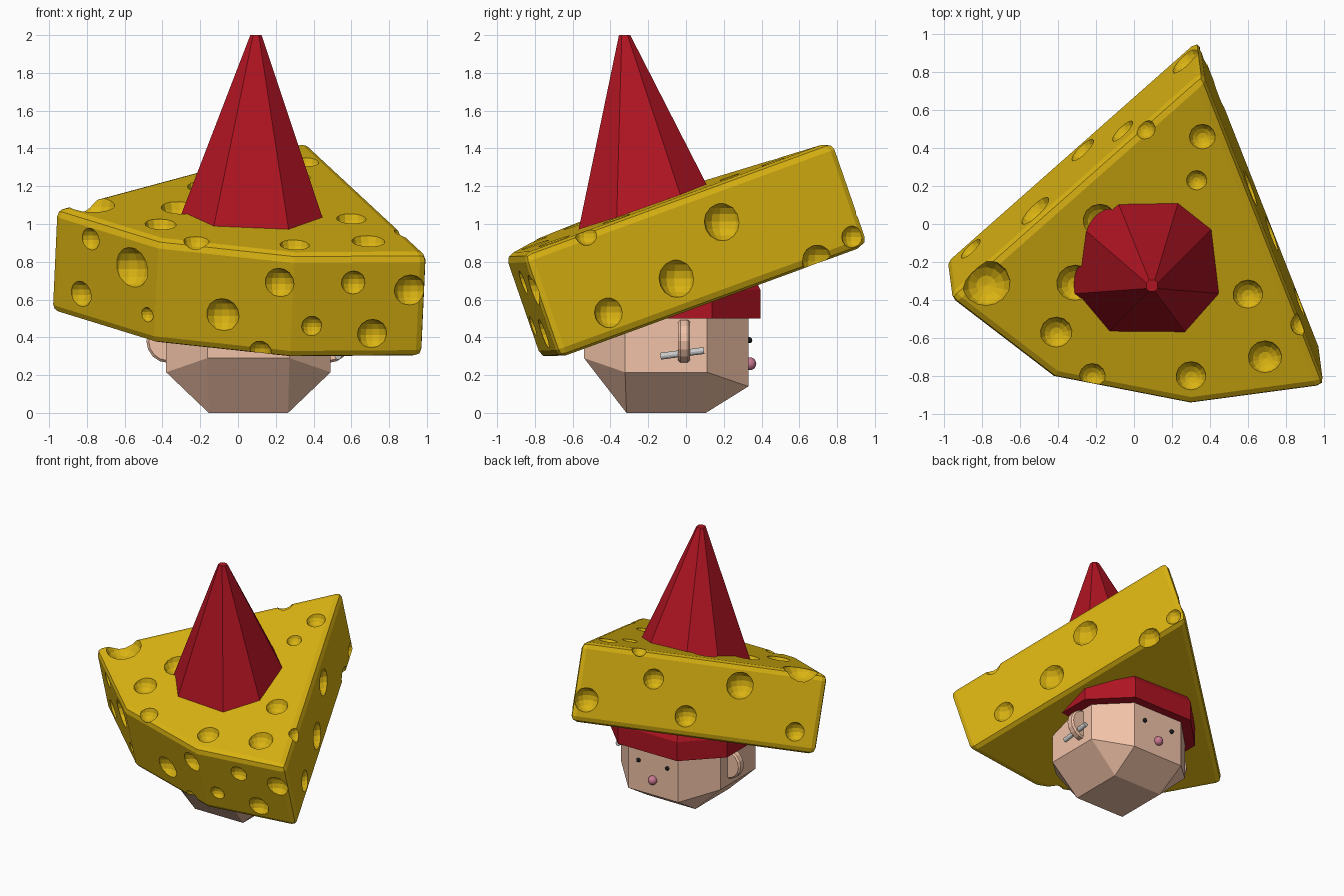
import bpy, bmesh, math
from mathutils import Vector, Matrix
from mathutils.bvhtree import BVHTree

if "Cube" in bpy.data.objects:
    bpy.data.objects.remove(bpy.data.objects["Cube"])


def material(name, rgb):
    m = bpy.data.materials.new(name)
    m.diffuse_color = (*rgb, 1)
    m.use_nodes = True
    m.node_tree.nodes["Principled BSDF"].inputs["Base Color"].default_value = m.diffuse_color
    return m


YELLOW = material("cheese", (0.70, 0.45, 0.006))
RED = material("red_felt", (0.43, 0.007, 0.016))
SKIN = material("skin", (0.88, 0.54, 0.39))
PINK = material("pink", (0.58, 0.19, 0.28))
BLACK = material("black", (0.01, 0.01, 0.01))


def finish(name, bm, mat=None, smooth=False):
    bmesh.ops.recalc_face_normals(bm, faces=bm.faces[:])
    mesh = bpy.data.meshes.new(name)
    bm.to_mesh(mesh)
    bm.free()
    ob = bpy.data.objects.new(name, mesh)
    bpy.context.collection.objects.link(ob)
    if mat:
        mesh.materials.append(mat)
    mesh.polygons.foreach_set("use_smooth", [smooth] * len(mesh.polygons))
    return ob


def hull(name, points, mat):
    bm = bmesh.new()
    for p in points:
        bm.verts.new(p)
    bmesh.ops.convex_hull(bm, input=bm.verts[:])
    bmesh.ops.dissolve_limit(bm, angle_limit=math.radians(1),
                             verts=bm.verts[:], edges=bm.edges[:])
    return finish(name, bm, mat)


def octagon(cx, cy, r, z, lean=0):
    """Square with chamfered corners; lean lifts the front and drops the back."""
    h = r / 2
    flat = [(-h, -r), (h, -r), (r, -h), (r, h), (h, r), (-h, r), (-r, h), (-r, -h)]
    return [(cx + x, cy + y, z - (lean * y / r if abs(y) == r else 0)) for x, y in flat]


def sphere(name, centre, r, mat):
    bm = bmesh.new()
    bmesh.ops.create_uvsphere(bm, u_segments=16, v_segments=10, radius=r,
                              matrix=Matrix.Translation(centre))
    return finish(name, bm, mat, True)


def cylinder(name, a, b, r, mat, sides=16, bevel=0):
    a, b = Vector(a), Vector(b)
    rot = (b - a).to_track_quat('Z', 'Y').to_matrix().to_4x4()
    bm = bmesh.new()
    bmesh.ops.create_cone(bm, cap_ends=True, segments=sides, radius1=r, radius2=r,
                          depth=(b - a).length,
                          matrix=Matrix.Translation((a + b) / 2) @ rot)
    if bevel:
        rim = [e for e in bm.edges if e.calc_face_angle(0) > 1.2]
        bmesh.ops.bevel(bm, geom=rim, offset=bevel, segments=1, affect='EDGES')
    return finish(name, bm, mat)


# Cheese wedge: tilted outline extruded along its own normal
outline = [(-0.975, -0.39), (-0.42, -0.815), (0.3, -0.955), (1.01, -0.86), (0.36, 0.79)]
drop = Vector((-0.025, 0.19, -0.55))
bm = bmesh.new()
top = [bm.verts.new((x, y, 1.43 + 0.35 * (y - 0.75) - 0.04 * (x - 0.35))) for x, y in outline]
low = [bm.verts.new(v.co + drop) for v in top]
bm.faces.new(top)
bm.faces.new(low[::-1])
for i in range(5):
    j = (i + 1) % 5
    bm.faces.new((top[i], low[i], low[j], top[j]))
bmesh.ops.recalc_face_normals(bm, faces=bm.faces[:])
edges = [e for e in bm.edges if e.calc_face_angle() > math.radians(45)]
bmesh.ops.bevel(bm, geom=edges, offset=0.045, segments=2, profile=0.5, affect='EDGES')
bmesh.ops.recalc_face_normals(bm, faces=bm.faces[:])
tree = BVHTree.FromBMesh(bm)
cheese = finish("cheese_wedge", bm, YELLOW)

# Cheese holes: spheres placed where a straight ray meets the surface
front = [(-.78, .92, .06), (-.56, .77, .11), (-.83, .63, .07), (-.48, .52, .04),
         (-.08, .52, .09), (.22, .69, .08), (.61, .69, .065), (.91, .65, .085),
         (.39, .46, .055), (.71, .42, .08), (-.22, .91, .07), (.12, .33, .06)]
above = [(-.78, -.31, .13), (-.41, -.57, .085), (.3, -.8, .08), (.69, -.7, .09),
         (.6, -.37, .08), (.33, .23, .055), (.36, .46, .07), (-.18, .02, .09),
         (-.31, -.31, .1), (.06, .5, .055), (-.06, .49, .075), (-.27, .39, .08),
         (-.52, .07, .1), (.27, .86, .09), (.87, -.53, .06), (-.86, -.13, .07)]
right = [(.19, 1.01, .1), (-.05, .71, .1), (-.41, .53, .08), (.69, .81, .085), (.88, .93, .06)]
rays = [((a, -3, b), (0, 1, 0), r) for a, b, r in front]
rays += [((a, b, 3), (0, 0, -1), r) for a, b, r in above]
rays += [((3, a, b), (-1, 0, 0), r) for a, b, r in right]
bm = bmesh.new()
for origin, direction, r in rays:
    hit, normal, _, _ = tree.ray_cast(Vector(origin), Vector(direction))
    if hit:
        bmesh.ops.create_uvsphere(bm, u_segments=14, v_segments=8, radius=r * 1.04,
                                  matrix=Matrix.Translation(hit + normal * r * 0.3))
cutter = finish("hole_cutter", bm, YELLOW)
cutter.hide_render = True
mod = cheese.modifiers.new("holes", 'BOOLEAN')
mod.operation = 'DIFFERENCE'
mod.solver = 'EXACT'
mod.use_self = True
mod.object = cutter
bpy.context.view_layer.objects.active = cheese
bpy.ops.object.modifier_apply(modifier=mod.name)
bpy.data.objects.remove(cutter)

# Pointed hat running through the cheese, with a short upright brim
hull("pointed_hat", octagon(.06, -.12, .515, .5) + octagon(.06, -.12, .515, .65)
     + octagon(.095, -.325, .03, 2.0), RED)

# Head: chamfered block, face towards the back
CX, CY = .055, -.105
chin = [(CX + x, CY + y, 0) for x in (-.21, .21) for y in (-.21, .21)]
hull("head", chin + octagon(CX, CY, .435, .215, .075) + octagon(CX, CY, .435, .6), SKIN)

# Eyes and ears, mirrored about the head centre
for side, s in (("left", -1), ("right", 1)):
    sphere(side + "_eye", (CX + s * .125, .335, .385), .016, BLACK)
    x = CX + s * .425
    cylinder(side + "_ear", (x, -.042, .38), (x, .022, .38), .115, SKIN, 16, .012)

# Nose and the bar through one ear
sphere("nose", (CX, .338, .26), .034, PINK)
cylinder("ear_bar", (.53, -.135, .3), (.53, .095, .33), .018, None, 12)
